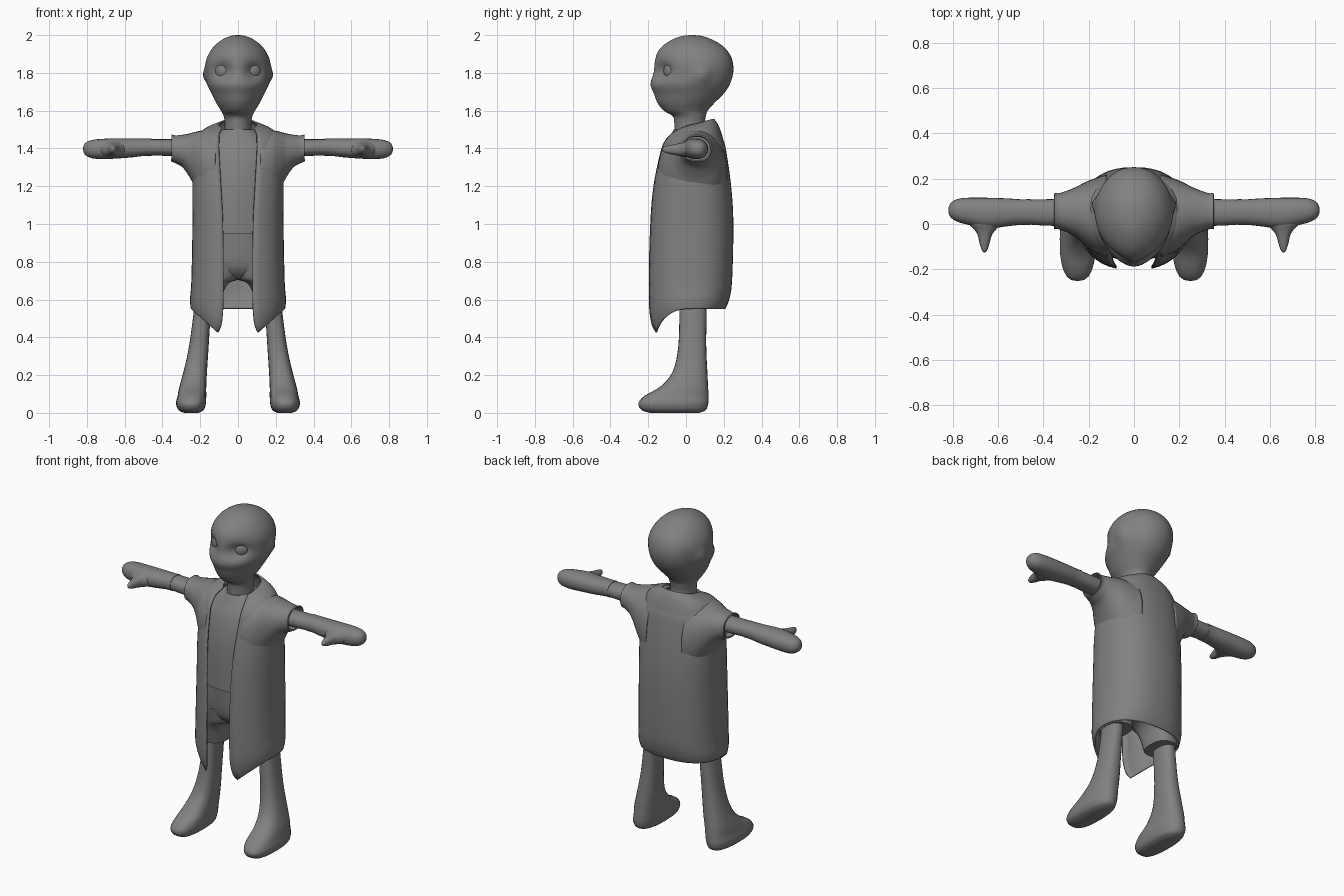
import bpy, bmesh, math
from mathutils import Vector

# One dark grey for every part
grey = bpy.data.materials.new("dark_grey")
grey.diffuse_color = (.22, .22, .22, 1)


def spline(rows, steps):
    # Catmull-Rom interpolation of every column in a section table
    out, n = [], len(rows)
    for i in range(n - 1):
        p = [rows[max(0, min(n - 1, i + k))] for k in (-1, 0, 1, 2)]
        for j in range(steps):
            t = j / steps
            out.append([0.5 * (2 * b + (c - a) * t + (2 * a - 5 * b + 4 * c - d) * t * t
                               + (3 * b - a - 3 * c + d) * t ** 3) for a, b, c, d in zip(*p)])
    return out + [list(rows[-1])]


def spow(v, e):
    return math.copysign(abs(v) ** e, v)


def skin(name, rings, closed=True, caps=True, mirror=False, thick=0):
    bm = bmesh.new()
    vs = [[bm.verts.new(p) for p in r] for r in rings]
    n = len(vs[0])
    for a, b in zip(vs, vs[1:]):
        for i in range(n if closed else n - 1):
            j = (i + 1) % n
            bm.faces.new((a[i], a[j], b[j], b[i]))
    if caps:
        bm.faces.new(vs[0])
        bm.faces.new(vs[-1])
    bmesh.ops.recalc_face_normals(bm, faces=bm.faces)
    me = bpy.data.meshes.new(name)
    bm.to_mesh(me)
    bm.free()
    ob = bpy.data.objects.new(name, me)
    bpy.context.collection.objects.link(ob)
    if thick:
        m = ob.modifiers.new("thickness", 'SOLIDIFY')
        m.thickness, m.offset = thick, 0
    if mirror:
        ob.modifiers.new("mirror", 'MIRROR').use_mirror_merge = False
    return ob


def loft(name, axes, rows, segs=24, steps=4, e=(0.9, 0.9), **kw):
    # rows: position along axes[0], then low/high limits along axes[1] and axes[2]
    rings = []
    for t, a0, a1, b0, b1 in spline(rows, steps):
        ring = []
        for k in range(segs):
            s, c = math.sin(2 * math.pi * k / segs), math.cos(2 * math.pi * k / segs)
            ex = e[0] if c > 0 else e[1]
            p = Vector()
            p[axes[0]] = t
            p[axes[1]] = (a0 + a1) / 2 + (a1 - a0) / 2 * spow(s, ex)
            p[axes[2]] = (b0 + b1) / 2 - (b1 - b0) / 2 * spow(c, ex)
            ring.append(p)
        rings.append(ring)
    return skin(name, rings, **kw)


Z, X, Y = (2, 0, 1), (0, 1, 2), (1, 0, 2)

# Head and neck, narrow towards the face
head_rows = [(z, -w, w, f, b) for z, w, f, b in [
    (1.46, .075, -.06, .11), (1.53, .07, -.062, .10), (1.57, .076, -.07, .105),
    (1.60, .09, -.118, .115), (1.64, .115, -.15, .15), (1.69, .14, -.17, .2),
    (1.74, .163, -.188, .232), (1.80, .17, -.172, .25), (1.86, .17, -.165, .247),
    (1.91, .15, -.15, .225), (1.95, .118, -.115, .185), (1.98, .077, -.065, .13),
    (1.995, .04, -.02, .085), (2.0, .01, .02, .045)]]
head = loft("head", Z, head_rows, segs=48, e=(1.12, 0.95))
for v in head.data.vertices:
    x, y, z = v.co
    if y < 0.02:  # eye sockets
        v.co.y += .042 * math.exp(-((abs(x) - .083) ** 2 + (z - 1.81) ** 2) / .0016)
    if abs(x) > .1:  # small pointed ears
        v.co.x += math.copysign(.022, x) * math.exp(-((y - .09) ** 2 + .6 * (z - 1.79) ** 2) / .0011)

# Eyes
bpy.ops.mesh.primitive_uv_sphere_add(segments=20, ring_count=12)
eyes = bpy.context.object
eyes.name = "eyes"
for v in eyes.data.vertices:
    x, y, z = v.co.x * .041, v.co.y * .024, v.co.z * .041
    v.co = (.083 + x * .88 - y * .47, -.09 + x * .47 + y * .88, 1.81 + z)
eyes.modifiers.new("mirror", 'MIRROR').use_mirror_merge = False

# Shirt under the coat
loft("shirt", Z, [(z, -w, w, f, b) for z, w, f, b in [
    (.95, .205, -.165, .21), (1.1, .205, -.165, .21), (1.25, .205, -.155, .205),
    (1.38, .2, -.125, .18), (1.45, .16, -.09, .155), (1.5, .085, -.065, .115)]])

# Trousers: hips and two short legs forming a round arch
loft("trouser_hips", Z, [(z, -w, w, f, b) for z, w, f, b in [
    (.71, .12, -.07, .15), (.74, .2, -.108, .17), (.8, .217, -.136, .19), (.96, .2, -.152, .2)]])
loft("trouser_legs", Z, [
    (.55, .088, .235, -.065, .135), (.6, .083, .235, -.08, .145), (.65, .073, .235, -.095, .155),
    (.69, .045, .23, -.108, .165), (.715, -.01, .225, -.115, .17), (.8, -.02, .22, -.135, .18)],
    e=(.8, .8), mirror=True)

# Bare legs and feet
loft("legs", Z, [
    (0, .21, .285, -.19, .07), (.015, .182, .315, -.235, .105), (.05, .17, .328, -.252, .118),
    (.09, .168, .32, -.22, .119), (.14, .168, .31, -.135, .117), (.22, .164, .288, -.07, .113),
    (.36, .155, .258, -.04, .107), (.57, .142, .23, -.035, .11)], e=(.75, .85), mirror=True)

# Arms, mitten hands and thumbs
loft("arms", X, [
    (.22, .0, .11, 1.36, 1.449), (.35, -.008, .11, 1.36, 1.449), (.47, -.002, .107, 1.364, 1.449)],
    mirror=True)
loft("hands", X, [
    (.458, -.005, .11, 1.361, 1.452), (.5, -.004, .109, 1.36, 1.452),
    (.56, -.01, .113, 1.353, 1.452), (.65, -.02, .116, 1.346, 1.453),
    (.73, -.004, .116, 1.344, 1.45), (.78, .01, .11, 1.35, 1.443),
    (.81, .03, .092, 1.367, 1.427), (.82, .053, .07, 1.388, 1.404)], mirror=True)
loft("thumbs", Y, [
    (.04, .55, .75, 1.352, 1.445), (.0, .585, .73, 1.354, 1.438), (-.025, .61, .705, 1.358, 1.43),
    (-.05, .628, .69, 1.364, 1.424), (-.085, .638, .682, 1.37, 1.417),
    (-.115, .648, .672, 1.38, 1.409), (-.125, .655, .664, 1.39, 1.4)], segs=16, mirror=True)

# Open coat with pointed front hem and raised back collar
coat_rows = [(1.50, .10, -.05, .145, .084), (1.48, .18, -.085, .17, .098),
             (1.44, .22, -.118, .195, .10), (1.38, .233, -.142, .21, .10),
             (1.2, .238, -.178, .235, .09), (1.0, .237, -.193, .247, .08),
             (.7, .243, -.2, .24, .077), (.6, .25, -.19, .225, .085), (.55, .246, -.168, .205, .105)]
E, rings, SEG = 0.85, [], 40
for z, w, f, b, gap in spline(coat_rows, 4):
    a0 = math.asin(min(.99, gap / w) ** (1 / E))
    ring = []
    for k in range(SEG + 1):
        a = a0 + (2 * math.pi - 2 * a0) * k / SEG
        s, c = math.sin(a), math.cos(a)
        hem = .552 - (.22 * (1 - abs(spow(s, E))) if c > 0 else 0)
        top = 1.525 - .03 * c
        h = z
        if z < .8:
            h = .8 - (.8 - z) * (.8 - hem) / .25
        elif z > 1.44:
            h = 1.44 + (z - 1.44) * (top - 1.44) / .06
        depth = .03 - f if c > 0 else b - .03
        ring.append((w * spow(s, E), .03 - depth * spow(c, E), h))
    rings.append(ring)
skin("coat", rings, closed=False, caps=False, thick=.008)

# Short sleeves flaring into the shoulders
loft("sleeves", X, [
    (.12, -.145, .215, 1.06, 1.49), (.18, -.118, .195, 1.12, 1.492), (.22, -.085, .178, 1.185, 1.485),
    (.25, -.058, .162, 1.245, 1.477), (.29, -.035, .145, 1.302, 1.469),
    (.33, -.02, .132, 1.325, 1.465), (.352, -.018, .134, 1.335, 1.47)],
    segs=32, caps=False, mirror=True, thick=.008)

# Material, and smooth shading with crisp edges
for ob in bpy.context.collection.objects:
    ob.data.materials.append(grey)
    ob.select_set(True)
bpy.context.view_layer.objects.active = head
bpy.ops.object.shade_smooth_by_angle(angle=math.radians(45))
